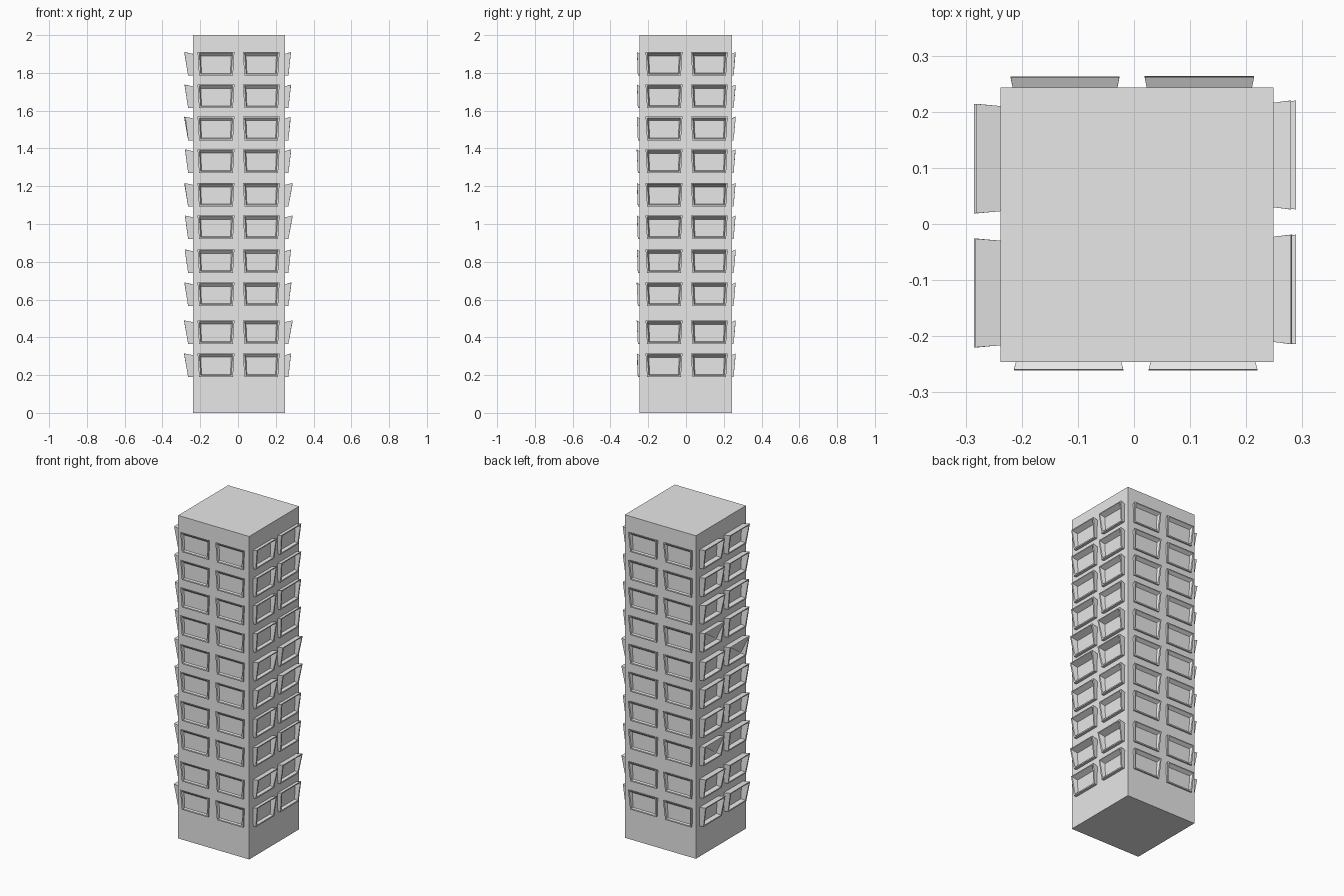
import bpy, bmesh, random
from mathutils import Vector

cube = bpy.data.objects.get("Cube")
if cube:
    bpy.data.objects.remove(cube, do_unlink=True)
random.seed(4)

grey = bpy.data.materials.new("light_grey")
grey.use_nodes = True
grey.diffuse_color = (0.8, 0.8, 0.8, 1)
grey.node_tree.nodes["Principled BSDF"].inputs["Base Color"].default_value = (0.8, 0.8, 0.8, 1)

X0, X1, Y0, Y1 = -0.238, 0.249, -0.246, 0.243
HEIGHT = 2.0
ROW_TOPS = [1.91, 1.738, 1.568, 1.395, 1.217, 1.045, 0.865, 0.69, 0.49, 0.315]
COLUMNS = [(-0.214, -0.019), (0.026, 0.22)]
WINDOW_HEIGHT = 0.125


def make_object(name, bm):
    bmesh.ops.recalc_face_normals(bm, faces=bm.faces)
    mesh = bpy.data.meshes.new(name)
    bm.to_mesh(mesh)
    bm.free()
    mesh.materials.append(grey)
    bpy.context.collection.objects.link(bpy.data.objects.new(name, mesh))


# Plain rectangular tower
bm = bmesh.new()
bmesh.ops.create_cube(bm, size=1)
for v in bm.verts:
    v.co = ((X1 if v.co.x > 0 else X0), (Y1 if v.co.y > 0 else Y0), (HEIGHT if v.co.z > 0 else 0))
make_object("tower", bm)


def rectangle(u0, u1, z0, z1, taper, low, high):
    """Corners as (along wall, out from wall, height); leans out towards the top."""
    return [(u0 + taper, low, z0), (u1 - taper, low, z0), (u1, high, z1), (u0, high, z1)]


def add_frame(bm, place, u0, u1, top, low, high, slanted):
    """Window surround: sloping outer sides, narrow rim and splayed reveal."""
    bottom = top - WINDOW_HEIGHT
    loops = [
        rectangle(u0 + .004, u1 - .004, bottom, top - .01, .004, -.002, -.002),
        rectangle(u0, u1, bottom, top, .008, low, high),
        rectangle(u0 + .009, u1 - .009, bottom + .008, top - .006, .008, low, high),
        rectangle(u0 + .018, u1 - .018, bottom + .014, top - .022, .004, -.002, -.002),
    ]
    rings = [[bm.verts.new(place(*p)) for p in loop] for loop in loops]
    for a, b in zip(rings, rings[1:]):
        for i in range(4):
            j = (i + 1) % 4
            bm.faces.new((a[i], a[j], b[j], b[i]))
    # A few openings have a slanting triangular panel
    if slanted:
        bm.faces.new((rings[2][3], rings[2][2], rings[3][1]))


# Wall directions, lower depth, upper depth, for each side
SIDES = {
    "front": (lambda u, d, z: Vector((u, Y0 - d, z)), .009, .014),
    "back": (lambda u, d, z: Vector((-u, Y1 + d, z)), .009, .019),
    "left": (lambda u, d, z: Vector((X1 + d, u, z)), .018, .031),
    "right": (lambda u, d, z: Vector((X0 - d, -u, z)), .026, .044),
}
SLANTED = {(3, 0), (7, 0), (4, 1)}

for side, (place, low, high) in SIDES.items():
    bm = bmesh.new()
    for row, top in enumerate(ROW_TOPS):
        for col, (u0, u1) in enumerate(COLUMNS):
            depth = high * random.uniform(.92, 1.08)
            if side == "left" and row in (4, 5, 8):
                depth = .04
            add_frame(bm, place, u0, u1, top, low, depth,
                      side == "right" and (row, col) in SLANTED)
    make_object(side + "_window_frames", bm)
